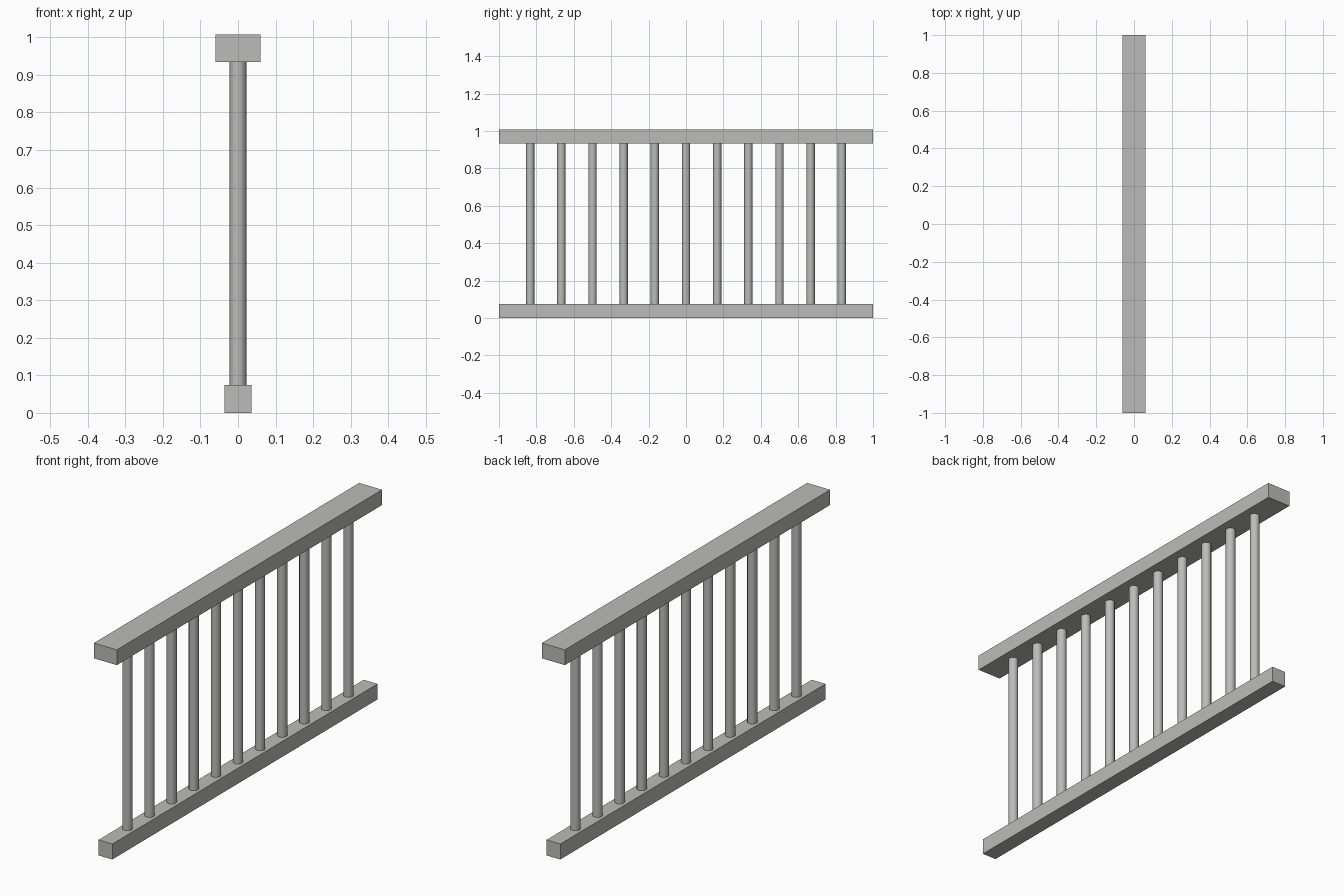
import bpy, math

if "Cube" in bpy.data.objects:
    bpy.data.objects.remove(bpy.data.objects["Cube"])

# single grey for the whole railing
grey = bpy.data.materials.new("warm_grey")
grey.diffuse_color = (0.50, 0.50, 0.485, 1)
grey.use_nodes = True
grey.node_tree.nodes["Principled BSDF"].inputs["Base Color"].default_value = grey.diffuse_color


def rail(name, width, z0, z1):
    bpy.ops.mesh.primitive_cube_add(size=1, location=(0, 0, (z0 + z1) / 2))
    ob = bpy.context.object
    ob.name = name
    ob.scale = (width, 2.0, z1 - z0)
    bpy.ops.object.transform_apply(location=False, rotation=False, scale=True)
    ob.data.materials.append(grey)


# horizontal rails
rail("bottom_rail", 0.073, 0.0, 0.074)
rail("top_rail", 0.121, 0.934, 1.007)

# eleven round balusters, evenly spaced between the rails
COUNT, SPACING = 11, 1 / 6
for i in range(COUNT):
    y = (i - (COUNT - 1) / 2) * SPACING
    bpy.ops.mesh.primitive_cylinder_add(vertices=12, radius=0.0222, depth=0.864,
                                        location=(0, y, 0.504))
    ob = bpy.context.object
    ob.name = f"baluster_{i + 1}"
    ob.data.materials.append(grey)
    bpy.ops.object.shade_smooth_by_angle(angle=math.radians(40))
